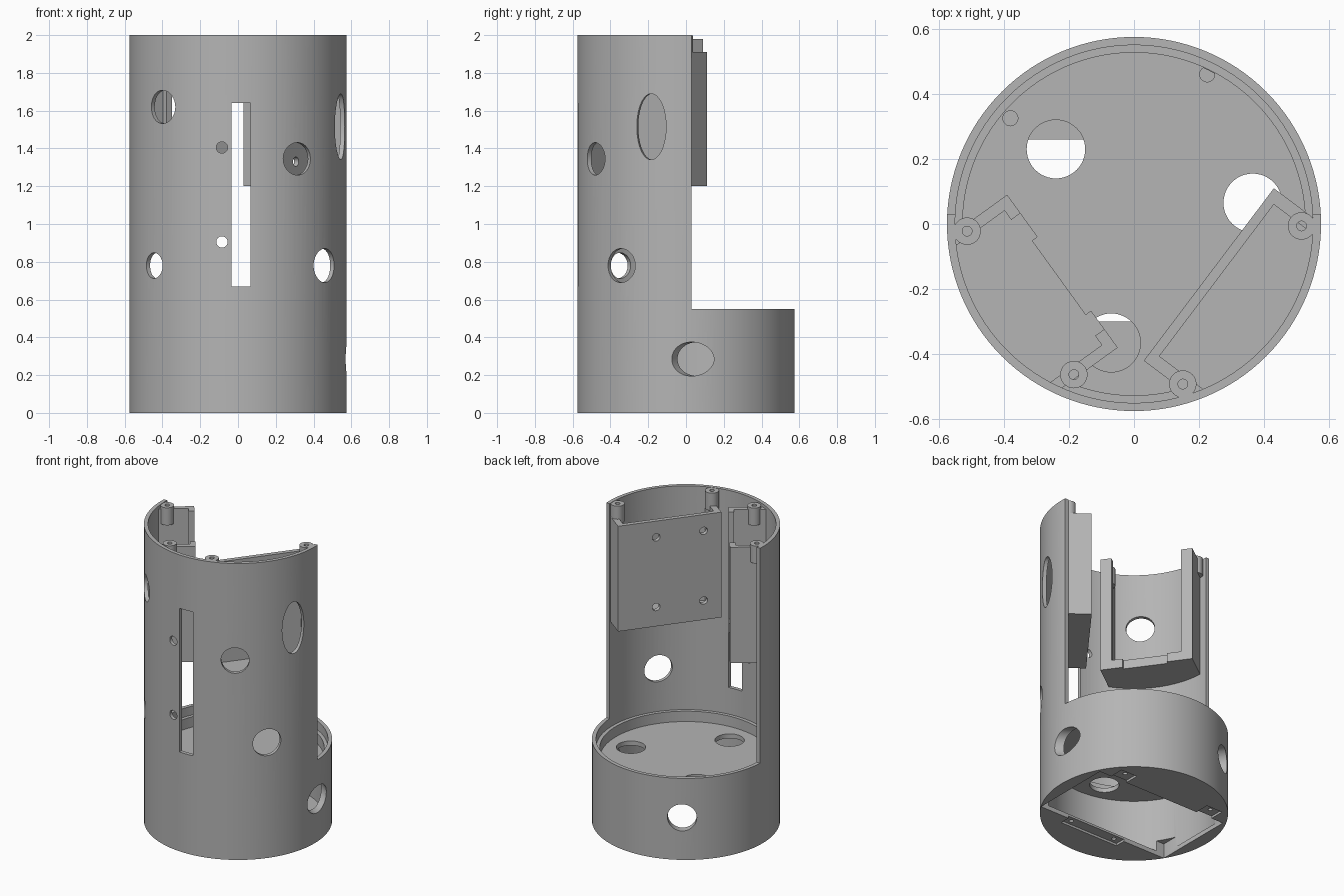
import bpy
from math import atan2, sqrt
from mathutils import Vector

if "Cube" in bpy.data.objects:
    bpy.data.objects.remove(bpy.data.objects["Cube"])

grey = bpy.data.materials.new("plain grey")
grey.use_nodes = True
grey.diffuse_color = (0.46, 0.46, 0.46, 1)
grey.node_tree.nodes["Principled BSDF"].inputs["Base Color"].default_value = (0.46, 0.46, 0.46, 1)

R = 0.575


def finish(ob, name):
    ob.name = name
    ob.data.materials.clear()
    ob.data.materials.append(grey)
    return ob


def tube(name, r, z0, z1, x=0, y=0, sides=128):
    bpy.ops.mesh.primitive_cylinder_add(vertices=sides, radius=r, depth=z1 - z0,
                                        location=(x, y, (z0 + z1) / 2))
    return finish(bpy.context.object, name)


def box(name, x0, x1, y0, y1, z0, z1):
    bpy.ops.mesh.primitive_cube_add(size=1, location=((x0 + x1) / 2, (y0 + y1) / 2, (z0 + z1) / 2))
    ob = bpy.context.object
    ob.scale = (x1 - x0, y1 - y0, z1 - z0)
    bpy.ops.object.transform_apply(location=True, rotation=True, scale=True)
    return finish(ob, name)


def bore(x, y, z, r, direction=None, length=0.3, stretch=1):
    """Horizontal round cutter, radial unless a direction is given."""
    bpy.ops.mesh.primitive_cylinder_add(vertices=48, radius=r, depth=length)
    ob = finish(bpy.context.object, "bore_cutter")
    ob.rotation_mode = 'QUATERNION'
    ob.rotation_quaternion = Vector(direction or (x, y, 0)).to_track_quat('Z', 'Y')
    ob.location = (x, y, z)
    ob.scale = (1, stretch, 1)
    return ob


def combine(ob, cutter, operation='DIFFERENCE'):
    cutter.hide_render = True
    mod = ob.modifiers.new(operation.lower(), 'BOOLEAN')
    mod.operation = operation
    mod.solver = 'EXACT'
    mod.object = cutter
    bpy.context.view_layer.objects.active = ob
    bpy.ops.object.modifier_apply(modifier=mod.name)
    bpy.data.objects.remove(cutter)


def smooth(ob):
    bpy.ops.object.select_all(action='DESELECT')
    ob.select_set(True)
    bpy.context.view_layer.objects.active = ob
    bpy.ops.object.shade_smooth_by_angle(angle=0.5)


# Housing: full round base with a half-open upper wall
housing = tube("housing", R, 0, 2)
combine(housing, box("cut", -1, 1, 0.03, 1, 0.55, 3))
combine(housing, tube("cut", 0.525, 0.03, 0.39))
combine(housing, tube("cut", 0.527, 0.42, 0.52))
combine(housing, tube("cut", 0.55, 0.49, 3))

# Battery opening in the underside, with shallow fastening recesses
combine(housing, box("cut", -0.49, 0.49, -0.3, 0.26, -0.1, 0.1))
for x0, x1, y0, y1 in ((-0.17, 0.27, -0.37, -0.29), (0.28, 0.4, 0.25, 0.36), (-0.4, -0.28, 0.25, 0.36)):
    combine(housing, box("cut", x0, x1, y0, y1, -0.1, 0.015))
for x, y in ((0.22, -0.335), (-0.12, -0.335), (0.34, 0.32), (-0.34, 0.32)):
    combine(housing, tube("cut", 0.014, -0.1, 0.1, x, y, 20))

# Cable holes in the inner floor
for x, y, r in ((-0.24, 0.23, 0.09), (0.365, 0.065, 0.09), (-0.07, -0.365, 0.09),
                (-0.38, 0.325, 0.023), (0.225, 0.46, 0.023)):
    combine(housing, tube("cut", r, 0.36, 0.46, x, y, 48))

# Sensor holes through the wall
for x, z, r in ((-0.4, 1.62, 0.088), (0.315, 1.345, 0.086), (-0.445, 0.78, 0.068), (0.46, 0.78, 0.09)):
    combine(housing, bore(x, -sqrt(R * R - x * x), z, r))
combine(housing, bore(-0.31, 0.485, 0.285, 0.09))
combine(housing, bore(0.565, 0.035, 0.285, 0.09, (0.84, -0.54, 0)))
side = bore(0.545, -0.185, 1.515, 0.082)
side.dimensions = side.dimensions
# the tall oval is a round cutter stretched along z
z_axis = side.rotation_quaternion.to_matrix().transposed() @ Vector((0, 0, 1))
side.scale = (1 + 1.13 * abs(z_axis.x), 1 + 1.13 * abs(z_axis.y), 1)
combine(housing, side)

# Front switch slot and its screw holes
combine(housing, box("cut", -0.035, 0.065, -0.7, -0.4, 0.67, 1.64))
for z in (0.905, 1.405):
    combine(housing, bore(-0.085, -0.56, z, 0.03, (0, 1, 0)))
smooth(housing)


def place(ob, origin, along):
    """Turn a part so its local x runs along the bracket face."""
    ob.rotation_euler.z = atan2(along[1], along[0])
    ob.location = (origin[0], origin[1], 0)
    bpy.context.view_layer.objects.active = ob
    bpy.ops.object.select_all(action='DESELECT')
    ob.select_set(True)
    bpy.ops.object.transform_apply(location=True, rotation=True, scale=True)
    combine(ob, tube("clip", 0.56, 0, 3), 'INTERSECT')
    smooth(ob)


# Closed board holder: face plate with end walls and a bottom
holder = box("board_holder", 0, 0.664, 0, 0.5, 1.2, 1.91)
combine(holder, box("cut", 0.04, 0.624, 0.03, 0.7, 1.23, 3))
for u in (0.245, 0.55):
    for z in (1.33, 1.8):
        combine(holder, bore(u, 0, z, 0.025, (0, 1, 0), 0.2))
place(holder, (0.43, 0.11), (-0.602, -0.798))

# Open tray: two side arms with inner steps over a bottom shelf
tray = box("open_tray", -0.58, 0, 0, 0.5, 1.2, 1.98)
combine(tray, box("cut", -0.51, -0.07, -0.1, 0.035, 1.26, 3))
combine(tray, box("cut", -0.545, -0.035, 0.035, 0.7, 1.26, 3))
combine(tray, box("cut", -0.44, -0.16, -0.1, 0.02, 1, 3))
place(tray, (-0.39, 0.09), (-0.586, 0.81))

# Screw bosses around the upper rim
for i, (x, y) in enumerate(((-0.513, -0.022), (0.515, -0.006), (-0.185, -0.463), (0.15, -0.492))):
    boss = tube(f"screw_boss_{i + 1}", 0.042, 1.88, 1.998, x, y, 32)
    combine(boss, tube("cut", 0.015, 1.9, 2.1, x, y, 20))
    smooth(boss)
